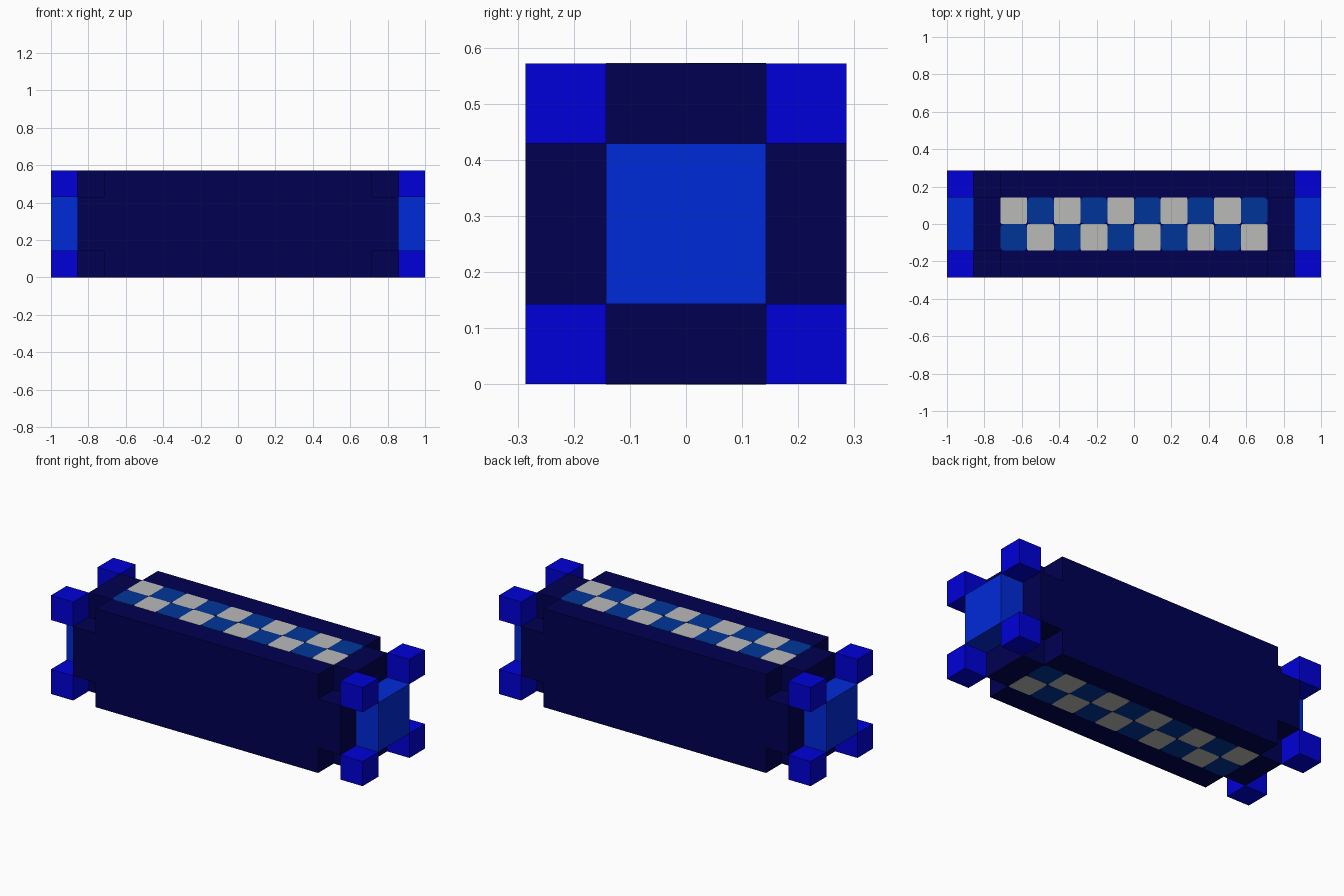
import bpy
import bmesh
from math import sin, cos, pi
from mathutils import Vector

if "Cube" in bpy.data.objects:
    bpy.data.objects.remove(bpy.data.objects["Cube"], do_unlink=True)

U = 1 / 7          # grid module: the model is 14 x 4 x 4 modules
MID = 2 * U        # height of the long axis


def material(name, r, g, b):
    m = bpy.data.materials.new(name)
    m.use_nodes = True
    m.diffuse_color = (r, g, b, 1)
    m.node_tree.nodes["Principled BSDF"].inputs["Base Color"].default_value = (r, g, b, 1)
    return m


navy = material("navy", 0, 0, 0.084)
royal = material("royal blue", 0, 0, 0.69)
azure = material("azure blue", 0, 0.023, 0.69)
tile_blue = material("tile blue", 0, 0.036, 0.32)
tile_grey = material("tile grey", 0.49, 0.49, 0.485)


def prism(bm, outline, offset, mat=0):
    """Extrude a planar outline by an offset into a closed solid."""
    base = bm.faces.new([bm.verts.new(p) for p in outline])
    base.material_index = mat
    result = bmesh.ops.extrude_face_region(bm, geom=[base], use_keep_orig=True)["geom"]
    moved = [g for g in result if isinstance(g, bmesh.types.BMVert)]
    bmesh.ops.translate(bm, verts=moved, vec=offset)
    for v in moved:
        for f in v.link_faces:
            f.material_index = mat


def finish(bm, name, *mats):
    bmesh.ops.recalc_face_normals(bm, faces=bm.faces)
    mesh = bpy.data.meshes.new(name)
    bm.to_mesh(mesh)
    bm.free()
    for m in mats:
        mesh.materials.append(m)
    bpy.context.collection.objects.link(bpy.data.objects.new(name, mesh))


def bar(name, profile, x0, x1, mat):
    """Extrude a (y, z) profile, in modules about the long axis, from x0 to x1."""
    bm = bmesh.new()
    prism(bm, [Vector((x0 * U, y * U, z * U + MID)) for y, z in profile],
          Vector(((x1 - x0) * U, 0, 0)))
    finish(bm, name, mat)


def square(half, cy=0, cz=0):
    return [(cy + sy * half, cz + sz * half)
            for sy, sz in ((-1, -1), (1, -1), (1, 1), (-1, 1))]


# Main body, with cross-shaped ends
bar("body", square(2), -5, 5, navy)
cross = [(2, -1), (2, 1), (1, 1), (1, 2), (-1, 2), (-1, 1),
         (-2, 1), (-2, -1), (-1, -1), (-1, -2), (1, -2), (1, -1)]
for side, s in (("left", 1), ("right", -1)):
    bar(side + "_cross_end", cross, 5 * s, 6 * s, navy)
    # Central plug and four corner cubes
    bar(side + "_plug", square(1), 6 * s, 7 * s, azure)
    for depth, y in (("front", -1.5), ("back", 1.5)):
        for level, z in (("lower", -1.5), ("upper", 1.5)):
            bar(f"{side}_{depth}_{level}_cube", square(0.5, y, z), 6 * s, 7 * s, royal)


def rounded_tile(cx, cy, z, radius):
    """Square outline one module wide with rounded corners."""
    points = []
    inner = U / 2 - radius
    for quarter in range(4):
        mid = quarter * pi / 2 + pi / 4
        ox = inner if cos(mid) > 0 else -inner
        oy = inner if sin(mid) > 0 else -inner
        for step in range(5):
            a = quarter * pi / 2 + step * pi / 8
            points.append(Vector((cx + ox + radius * cos(a), cy + oy + radius * sin(a), z)))
    return points


# Chequered strips on the top and underside: squarer grey tiles, rounder blue ones
for name, z, lift in (("top_chequer", 4 * U, 0.0008), ("bottom_chequer", 0, -0.0008)):
    bm = bmesh.new()
    for col in range(10):
        for row in range(2):
            grey = (col + row) % 2
            cx, cy = (col - 4.5) * U, (row - 0.5) * U
            prism(bm, rounded_tile(cx, cy, z, 0.01 if grey else 0.025),
                  Vector((0, 0, lift)), grey)
    finish(bm, name, tile_blue, tile_grey)
